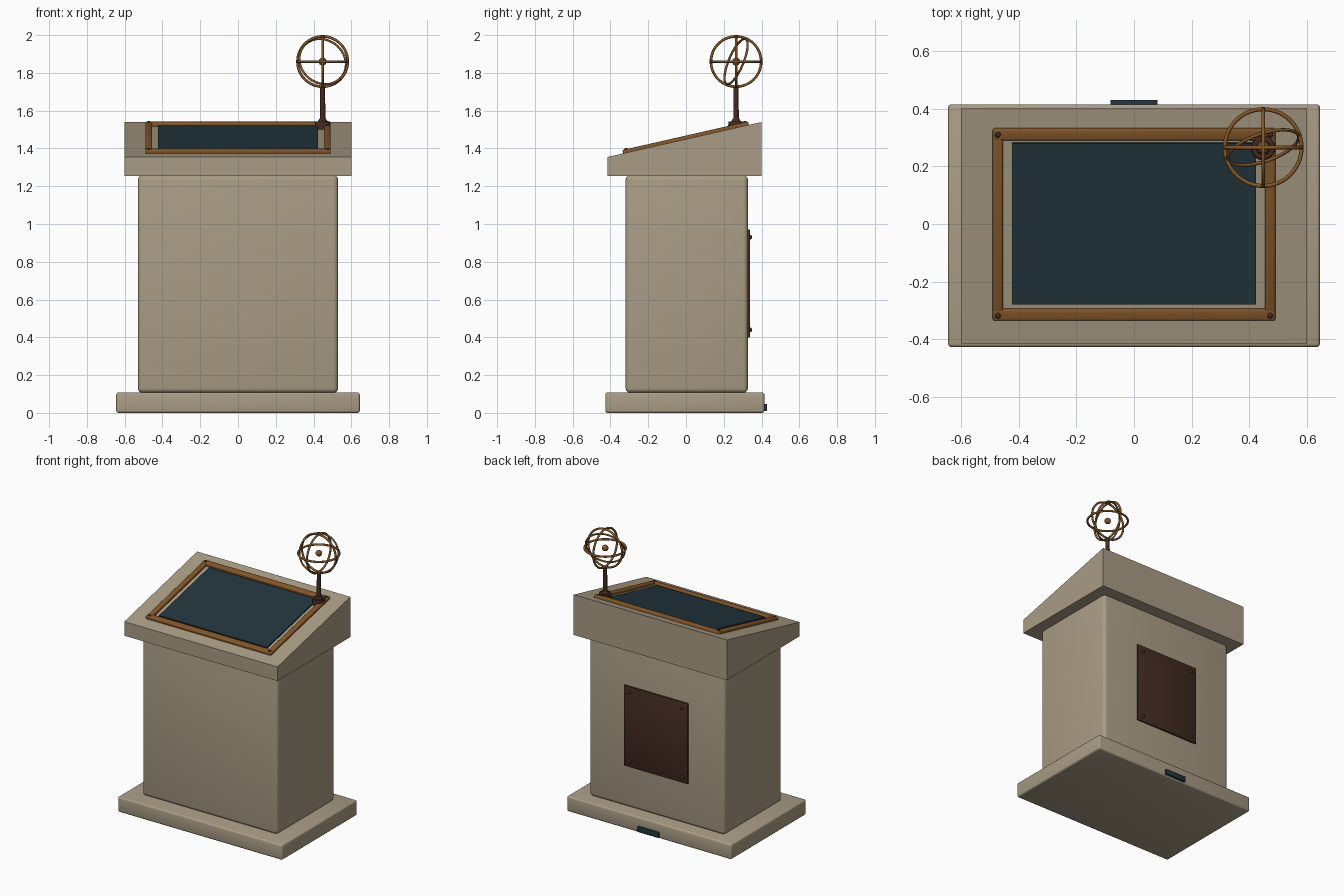
import bpy, bmesh, math
from mathutils import Matrix, Vector

if "Cube" in bpy.data.objects:
    bpy.data.objects.remove(bpy.data.objects["Cube"])


def mat(name, rgb):
    m = bpy.data.materials.new(name)
    m.diffuse_color = (*rgb, 1)
    m.use_nodes = True
    m.node_tree.nodes["Principled BSDF"].inputs["Base Color"].default_value = m.diffuse_color
    return m


STONE = mat("warm_stone", (0.40, 0.335, 0.235))
TEAL = mat("dark_teal", (0.017, 0.036, 0.047))
BRONZE = mat("bronze", (0.23, 0.095, 0.022))
BROWN = mat("dark_brown", (0.056, 0.024, 0.016))


def finish(name, bm, m, bevel=0, segs=3, matrix=None, smooth=True):
    if bevel:
        bmesh.ops.bevel(bm, geom=bm.edges[:], offset=bevel, segments=segs,
                        profile=0.5, affect='EDGES')
    if matrix:
        bm.transform(matrix)
    bmesh.ops.recalc_face_normals(bm, faces=bm.faces[:])
    me = bpy.data.meshes.new(name)
    bm.to_mesh(me)
    bm.free()
    me.materials.append(m)
    ob = bpy.data.objects.new(name, me)
    bpy.context.collection.objects.link(ob)
    if smooth:
        bpy.ops.object.select_all(action='DESELECT')
        ob.select_set(True)
        bpy.context.view_layer.objects.active = ob
        bpy.ops.object.shade_smooth_by_angle(angle=math.radians(35))
    return ob


def box(name, lo, hi, m, bevel=0, segs=3, matrix=None):
    lo, hi = Vector(lo), Vector(hi)
    bm = bmesh.new()
    bmesh.ops.create_cube(bm, size=1)
    bm.transform(Matrix.Translation((lo + hi) / 2) @ Matrix.Diagonal((*(hi - lo), 1)))
    return finish(name, bm, m, bevel, segs, matrix)


def cone(name, r1, r2, h, m, matrix, sides=24):
    # base at local z = 0
    bm = bmesh.new()
    bmesh.ops.create_cone(bm, cap_ends=True, segments=sides, radius1=r1, radius2=r2, depth=h)
    bm.transform(Matrix.Translation((0, 0, h / 2)))
    return finish(name, bm, m, matrix=matrix)


def screw(name, r, h, matrix):
    bm = bmesh.new()
    bmesh.ops.create_uvsphere(bm, u_segments=16, v_segments=10, radius=1)
    bm.transform(Matrix.Diagonal((r, r, h, 1)))
    return finish(name, bm, BROWN, matrix=matrix)


# Plinth and body
box("plinth", (-0.645, -0.427, 0), (0.645, 0.415, 0.108), STONE, 0.012)
box("body", (-0.53, -0.32, 0.106), (0.53, 0.328, 1.258), STONE, 0.025, 4)

# Sloped desk: side profile extruded across x
bm = bmesh.new()
profile = [(-0.415, 1.255), (0.40, 1.255), (0.40, 1.54), (-0.415, 1.355)]
face = bm.faces.new([bm.verts.new((-0.6, y, z)) for y, z in profile])
ext = bmesh.ops.extrude_face_region(bm, geom=[face])
bmesh.ops.translate(bm, vec=(1.2, 0, 0),
                    verts=[v for v in ext["geom"] if isinstance(v, bmesh.types.BMVert)])
finish("sloped_desk", bm, STONE, smooth=False)

# Local space lying on the slope
tilt = math.atan2(0.185, 0.815)
SLOPE = Matrix.Translation((0, 0, 1.4492)) @ Matrix.Rotation(tilt, 4, 'X')

# Display screen and its frame
box("screen", (-0.423, -0.285, -0.01), (0.423, 0.289, 0.009), TEAL, matrix=SLOPE)
for s, n in ((-1, "front"), (1, "back")):
    y = s * 0.3205
    box("frame_bar_" + n, (-0.49, y - 0.0205, -0.01), (0.49, y + 0.0205, 0.019),
        BRONZE, 0.007, 3, SLOPE)
for s, n in ((-1, "left"), (1, "right")):
    x = s * 0.472
    box("frame_bar_" + n, (x - 0.018, -0.325, -0.01), (x + 0.018, 0.325, 0.0185),
        BRONZE, 0.007, 3, SLOPE)
    for t in (-1, 1):
        screw("frame_screw", 0.010, 0.006,
              SLOPE @ Matrix.Translation((s * 0.472, t * 0.322, 0.019)))

# Service panel on the back with four screws
box("back_panel", (-0.25, 0.32, 0.40), (0.25, 0.339, 0.97), BROWN, 0.003, 2)
for x in (-0.207, 0.207):
    for z in (0.44, 0.93):
        screw("panel_screw", 0.013, 0.011,
              Matrix.Translation((x, 0.339, z)) @ Matrix.Rotation(math.pi / 2, 4, 'X'))

# Socket at the back of the plinth
box("cable_socket", (-0.082, 0.40, 0.01), (0.082, 0.43, 0.047), TEAL, 0.002, 2)

# Globe stand
cx, cy, cz = 0.448, 0.265, 1.86
cone("stand_foot", 0.044, 0.040, 0.05, BROWN, Matrix.Translation((cx, cy, 1.493)))
cone("stand_collar", 0.026, 0.017, 0.016, BROWN, Matrix.Translation((cx, cy, 1.542)))
cone("stand_post", 0.015, 0.013, 0.19, BROWN, Matrix.Translation((cx, cy, 1.535)))

# Ring globe: three square rings, one tilted ring, centre ball
def ring(name, normal, radius, tube=0.007):
    bpy.ops.mesh.primitive_torus_add(major_segments=64, minor_segments=10,
                                     major_radius=radius, minor_radius=tube)
    ob = bpy.context.object
    ob.name = name
    ob.data.transform(Vector((0, 0, 1)).rotation_difference(Vector(normal)).to_matrix().to_4x4())
    ob.location = (cx, cy, cz)
    ob.data.materials.append(BRONZE)
    bpy.ops.object.shade_smooth_by_angle(angle=math.radians(60))


ring("ring_horizontal", (0, 0, 1), 0.133)
ring("ring_facing_front", (0, 1, 0), 0.133)
ring("ring_facing_side", (1, 0, 0), 0.133)
ring("ring_tilted", (-0.34, 1, -0.42), 0.129, 0.006)
bm = bmesh.new()
bmesh.ops.create_uvsphere(bm, u_segments=24, v_segments=14, radius=0.021)
finish("globe_core", bm, BRONZE, matrix=Matrix.Translation((cx, cy, cz)))
